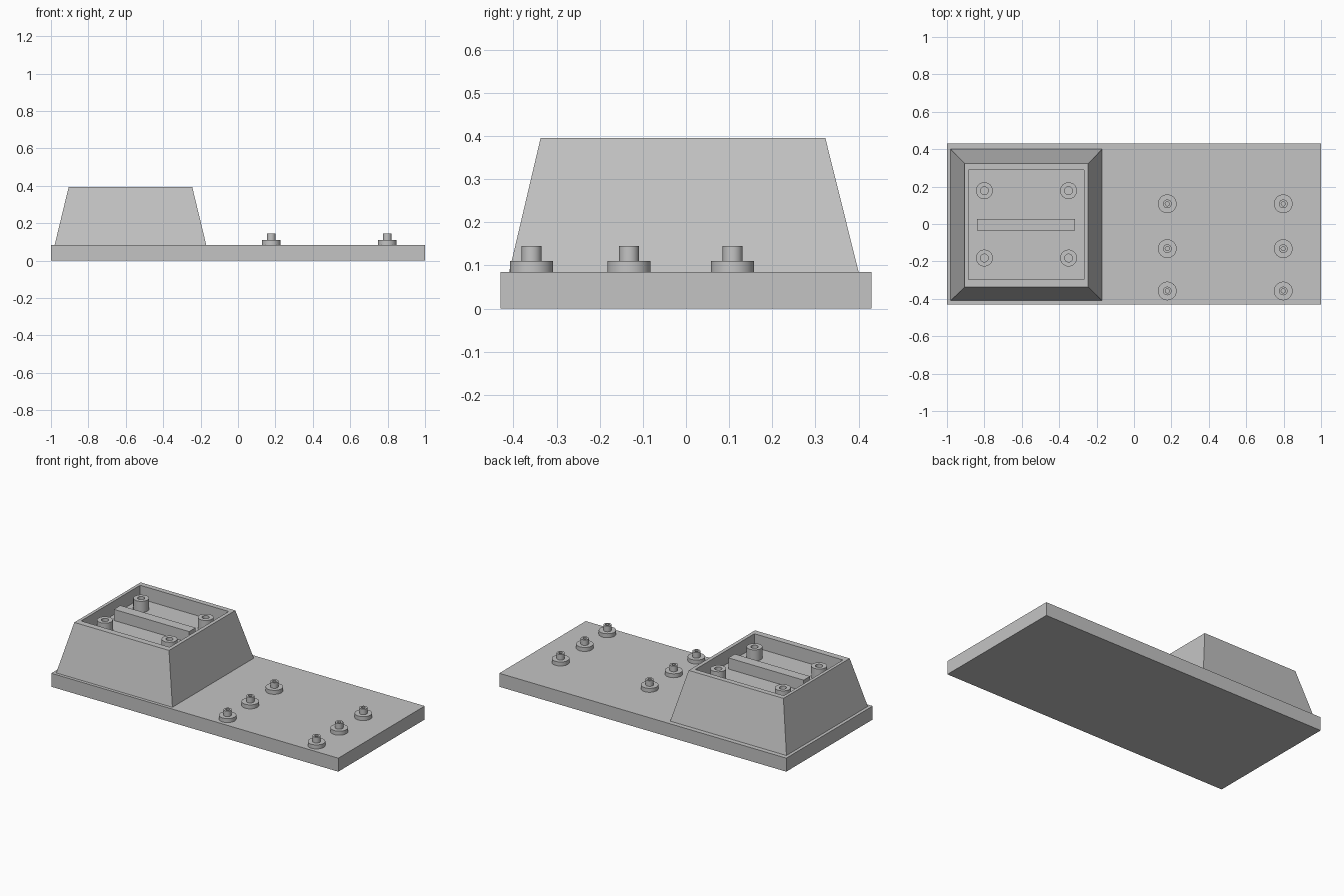
import bpy, bmesh, math

if "Cube" in bpy.data.objects:
    bpy.data.objects.remove(bpy.data.objects["Cube"])

grey = bpy.data.materials.new("plain_grey")
grey.diffuse_color = (0.55, 0.55, 0.55, 1)
grey.use_nodes = True
grey.node_tree.nodes["Principled BSDF"].inputs["Base Color"].default_value = grey.diffuse_color


def loft(name, rings, smooth=False):
    """Bridge equal-length rings of points from bottom to top and cap both ends."""
    bm = bmesh.new()
    loops = [[bm.verts.new(p) for p in ring] for ring in rings]
    n = len(loops[0])
    for a, b in zip(loops, loops[1:]):
        for i in range(n):
            j = (i + 1) % n
            bm.faces.new((a[i], a[j], b[j], b[i]))
    bm.faces.new(loops[0][::-1])
    bm.faces.new(loops[-1])
    bmesh.ops.recalc_face_normals(bm, faces=bm.faces)
    mesh = bpy.data.meshes.new(name)
    bm.to_mesh(mesh)
    bm.free()
    mesh.materials.append(grey)
    obj = bpy.data.objects.new(name, mesh)
    bpy.context.collection.objects.link(obj)
    if smooth:
        bpy.ops.object.select_all(action='DESELECT')
        obj.select_set(True)
        bpy.context.view_layer.objects.active = obj
        bpy.ops.object.shade_smooth_by_angle(angle=math.radians(35))
    return obj


def rect(x0, x1, y0, y1, z):
    return [(x0, y0, z), (x1, y0, z), (x1, y1, z), (x0, y1, z)]


def turned(name, x, y, profile, n=32):
    """Round part from a (radius, z) profile."""
    ang = [2 * math.pi * i / n for i in range(n)]
    return loft(name, [[(x + r * math.cos(a), y + r * math.sin(a), z) for a in ang]
                       for r, z in profile], True)


BASE, RIM, FLOOR = 0.085, 0.395, 0.31

# Base plate
loft("base_plate", [rect(-1, 1, -0.43, 0.43, 0), rect(-1, 1, -0.43, 0.43, BASE)])

# Tapered housing with a shallow recess in its top
loft("tapered_housing", [
    rect(-0.98, -0.17, -0.41, 0.40, BASE),
    rect(-0.905, -0.245, -0.337, 0.323, RIM),
    rect(-0.885, -0.268, -0.298, 0.29, RIM),
    rect(-0.885, -0.268, -0.298, 0.29, FLOOR)])

# Raised bar across the recess
loft("recess_bar", [rect(-0.84, -0.315, -0.036, 0.028, z) for z in (FLOOR, 0.38)])

# Hollow screw posts in the recess corners
for x in (-0.80, -0.35):
    for y in (-0.182, 0.178):
        turned("screw_post", x, y, [(0.045, FLOOR), (0.045, 0.38),
                                    (0.021, 0.38), (0.021, 0.32)])

# Stepped standoffs on the plate, each with a small bore
for x in (0.178, 0.798):
    for y in (-0.358, -0.132, 0.108):
        turned("standoff", x, y, [(0.05, BASE), (0.05, 0.11), (0.023, 0.11),
                                  (0.023, 0.145), (0.011, 0.145), (0.011, 0.10)])
